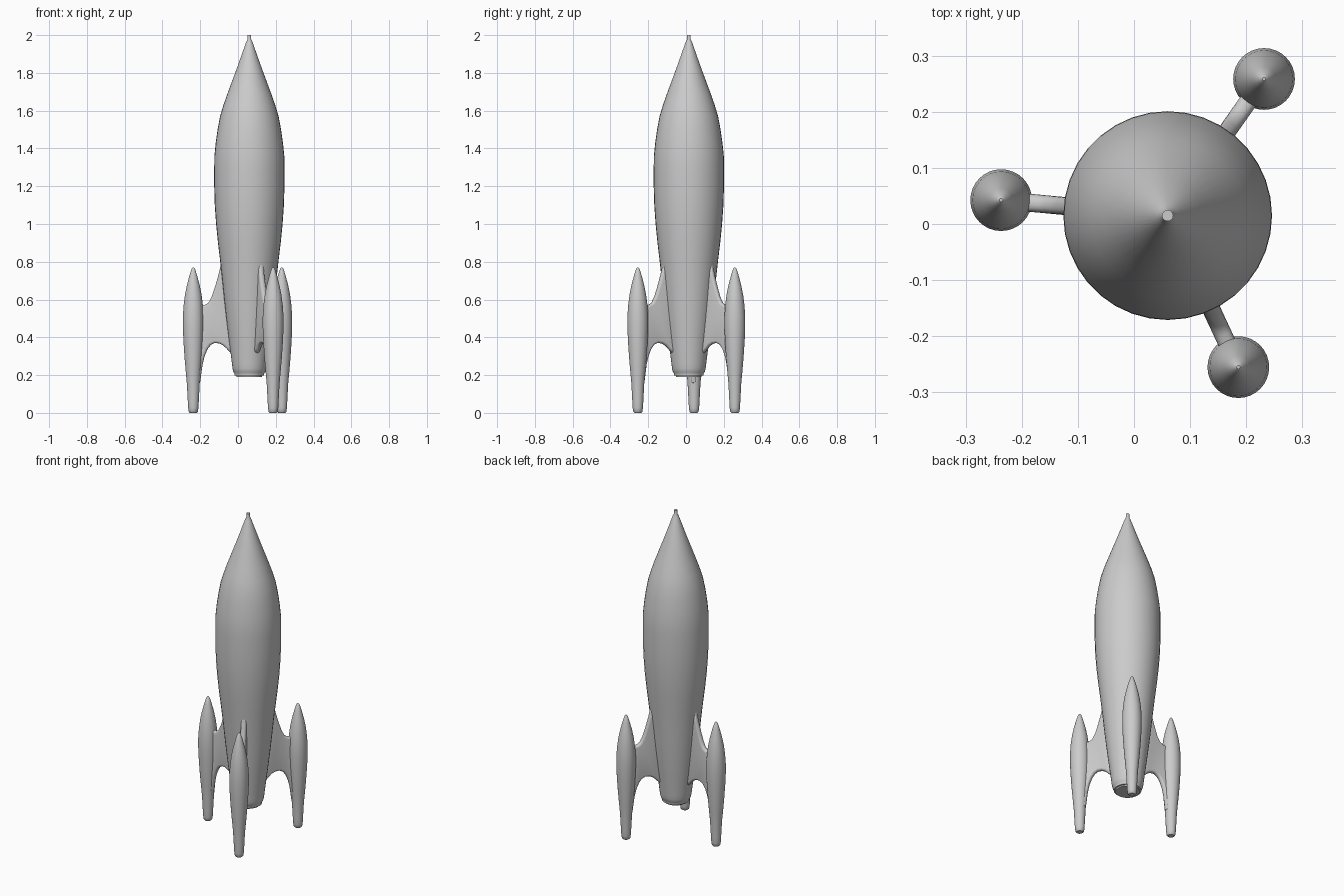
import bpy, bmesh, math
from mathutils import Matrix, Vector

if "Cube" in bpy.data.objects:
    bpy.data.objects.remove(bpy.data.objects["Cube"])

AXIS = Vector((0.06, 0.015, 0))     # hull axis
POD_R = 0.298                       # pod distance from the axis
ANGLES = [math.radians(a) for a in (174.7, 54.8, -65.0)]


def finish(bm, name, matrix, sharp=40):
    bmesh.ops.recalc_face_normals(bm, faces=bm.faces)
    me = bpy.data.meshes.new(name)
    bm.to_mesh(me)
    bm.free()
    ob = bpy.data.objects.new(name, me)
    ob.matrix_world = matrix
    bpy.context.collection.objects.link(ob)
    bpy.ops.object.select_all(action='DESELECT')
    ob.select_set(True)
    bpy.context.view_layer.objects.active = ob
    bpy.ops.object.shade_smooth_by_angle(angle=math.radians(sharp))
    return ob


def lathe(name, profile, location, segments):
    """Revolve (radius, z) points round z and cap both ends."""
    bm = bmesh.new()
    rings = []
    for r, z in profile:
        rings.append([bm.verts.new((r * math.cos(2 * math.pi * i / segments),
                                    r * math.sin(2 * math.pi * i / segments), z))
                      for i in range(segments)])
    for a, b in zip(rings, rings[1:]):
        for i in range(segments):
            j = (i + 1) % segments
            bm.faces.new((a[i], a[j], b[j], b[i]))
    bm.faces.new(rings[0])
    bm.faces.new(rings[-1])
    return finish(bm, name, Matrix.Translation(location))


def fin(name, outline, thickness, matrix):
    """Flat plate in the local x-z plane with rounded rims."""
    bm = bmesh.new()
    face = bm.faces.new([bm.verts.new((x, -thickness / 2, z)) for x, z in outline])
    ext = bmesh.ops.extrude_face_region(bm, geom=[face], use_keep_orig=True)
    moved = [v for v in ext['geom'] if isinstance(v, bmesh.types.BMVert)]
    bmesh.ops.translate(bm, verts=moved, vec=(0, thickness, 0))
    bm.normal_update()
    rims = [e for e in bm.edges if abs(e.verts[0].co.y - e.verts[1].co.y) < 1e-6]
    bmesh.ops.bevel(bm, geom=rims, offset=thickness * 0.42, segments=4,
                    profile=0.5, affect='EDGES', clamp_overlap=True)
    return finish(bm, name, matrix)


# Hull with nose spike and stepped tail
hull = [(0.062, 0.19), (0.068, 0.19), (0.068, 0.198), (0.078, 0.198), (0.078, 0.208),
        (0.084, 0.216), (0.089, 0.235), (0.092, 0.26), (0.097, 0.3), (0.11, 0.4),
        (0.122, 0.5), (0.133, 0.6), (0.143, 0.7), (0.154, 0.8), (0.166, 0.9),
        (0.176, 1.0), (0.183, 1.1), (0.186, 1.2), (0.186, 1.3), (0.185, 1.36),
        (0.178, 1.43), (0.168, 1.5), (0.155, 1.57), (0.137, 1.63), (0.116, 1.69),
        (0.064, 1.83), (0.018, 1.96), (0.01, 1.977), (0.01, 2.0)]
lathe("hull", hull, AXIS, 36)

# Landing pods and fins
pod = [(0.018, 0.0), (0.024, 0.006), (0.027, 0.025), (0.029, 0.06), (0.034, 0.155),
       (0.04, 0.22), (0.046, 0.29), (0.052, 0.38), (0.055, 0.45), (0.055, 0.51),
       (0.051, 0.57), (0.044, 0.625), (0.034, 0.675), (0.021, 0.725), (0.009, 0.763),
       (0.003, 0.77)]
plate = [(0.12, 0.795), (0.15, 0.79), (0.164, 0.73), (0.183, 0.665), (0.2, 0.615),
         (0.217, 0.583), (0.235, 0.572), (0.285, 0.572), (0.288, 0.15), (0.262, 0.16),
         (0.249, 0.255), (0.238, 0.3), (0.222, 0.338), (0.205, 0.36), (0.184, 0.37),
         (0.16, 0.368), (0.138, 0.357), (0.12, 0.34), (0.1, 0.318), (0.07, 0.318)]
for n, a in enumerate(ANGLES, 1):
    direction = Vector((math.cos(a), math.sin(a), 0))
    lathe(f"landing_pod_{n}", pod, AXIS + direction * POD_R, 32)
    fin(f"fin_{n}", plate, 0.032,
        Matrix.Translation(AXIS) @ Matrix.Rotation(a, 4, 'Z'))
